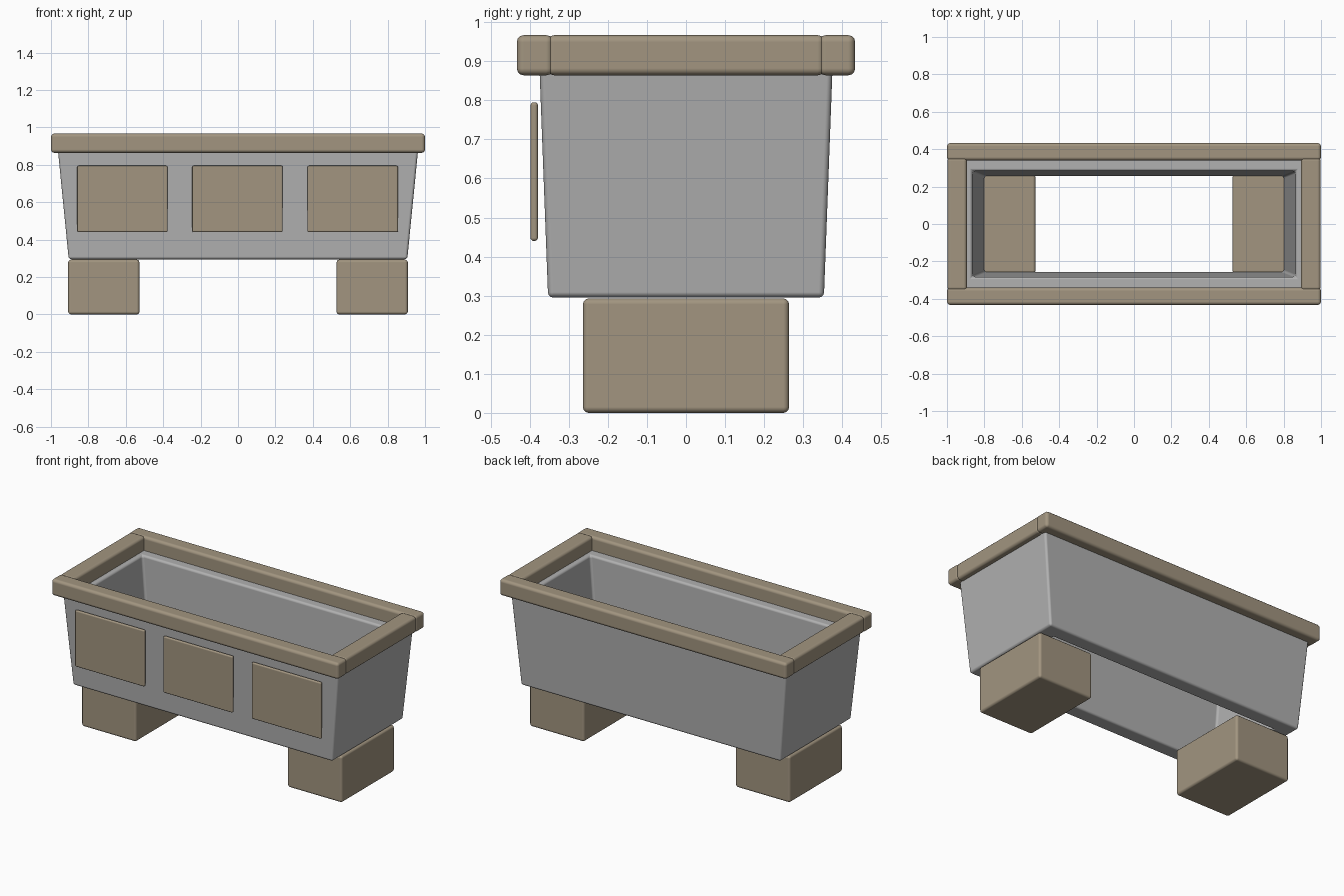
import bpy
import bmesh

cube = bpy.data.objects.get("Cube")
if cube:
    bpy.data.objects.remove(cube, do_unlink=True)


def make_material(name, rgb):
    mat = bpy.data.materials.new(name)
    mat.use_nodes = True
    mat.diffuse_color = (*rgb, 1)
    mat.node_tree.nodes["Principled BSDF"].inputs["Base Color"].default_value = (*rgb, 1)
    return mat


wood = make_material("tan wood", (0.36, 0.30, 0.215))
stone = make_material("grey stone", (0.44, 0.44, 0.44))


def finish(name, bm, mat, radius):
    """Turn a bmesh into an object with softly rounded edges."""
    bmesh.ops.recalc_face_normals(bm, faces=bm.faces)
    mesh = bpy.data.meshes.new(name)
    bm.to_mesh(mesh)
    bm.free()
    mesh.materials.append(mat)
    for poly in mesh.polygons:
        poly.use_smooth = True
    obj = bpy.data.objects.new(name, mesh)
    bpy.context.collection.objects.link(obj)
    bevel = obj.modifiers.new("rounded edges", "BEVEL")
    bevel.width = radius
    bevel.segments = 3
    bevel.limit_method = "ANGLE"
    bevel.harden_normals = True
    return obj


def block(name, low, high, mat, radius):
    """Rounded box between two opposite corners."""
    bm = bmesh.new()
    bmesh.ops.create_cube(bm, size=1)
    for v in bm.verts:
        v.co = [h if c > 0 else l for c, l, h in zip(v.co, low, high)]
    return finish(name, bm, mat, radius)


# Tapered trough wall, open at top and bottom: (half x, half y, z) rings
rings = [(0.905, 0.353, 0.295), (0.963, 0.375, 0.88),
         (0.865, 0.283, 0.88), (0.80, 0.257, 0.295)]
bm = bmesh.new()
loops = [[bm.verts.new((sx * x, sy * y, z))
          for sx, sy in ((-1, -1), (1, -1), (1, 1), (-1, 1))] for x, y, z in rings]
for i, a in enumerate(loops):
    b = loops[(i + 1) % len(loops)]
    for j in range(4):
        k = (j + 1) % 4
        bm.faces.new((a[j], a[k], b[k], b[j]))
finish("trough_wall", bm, stone, 0.014)

# Rim boards: long ones run full length, short ones fit between them
for name, y0, y1 in (("front", -0.433, -0.34), ("back", 0.34, 0.433)):
    block(name + "_rim_board", (-1, y0, 0.864), (1, y1, 0.967), wood, 0.018)
for name, x0, x1 in (("right", -0.998, -0.893), ("left", 0.893, 0.998)):
    block(name + "_rim_board", (x0, -0.355, 0.864), (x1, 0.355, 0.967), wood, 0.018)

# Feet
for name, x0, x1 in (("right", -0.908, -0.527), ("left", 0.527, 0.908)):
    block(name + "_foot", (x0, -0.264, 0), (x1, 0.264, 0.293), wood, 0.015)

# Three panels standing just off the front wall
for name, x in (("right", -0.618), ("middle", -0.003), ("left", 0.613)):
    block(name + "_front_panel", (x - 0.242, -0.398, 0.44),
          (x + 0.242, -0.379, 0.795), wood, 0.008)
